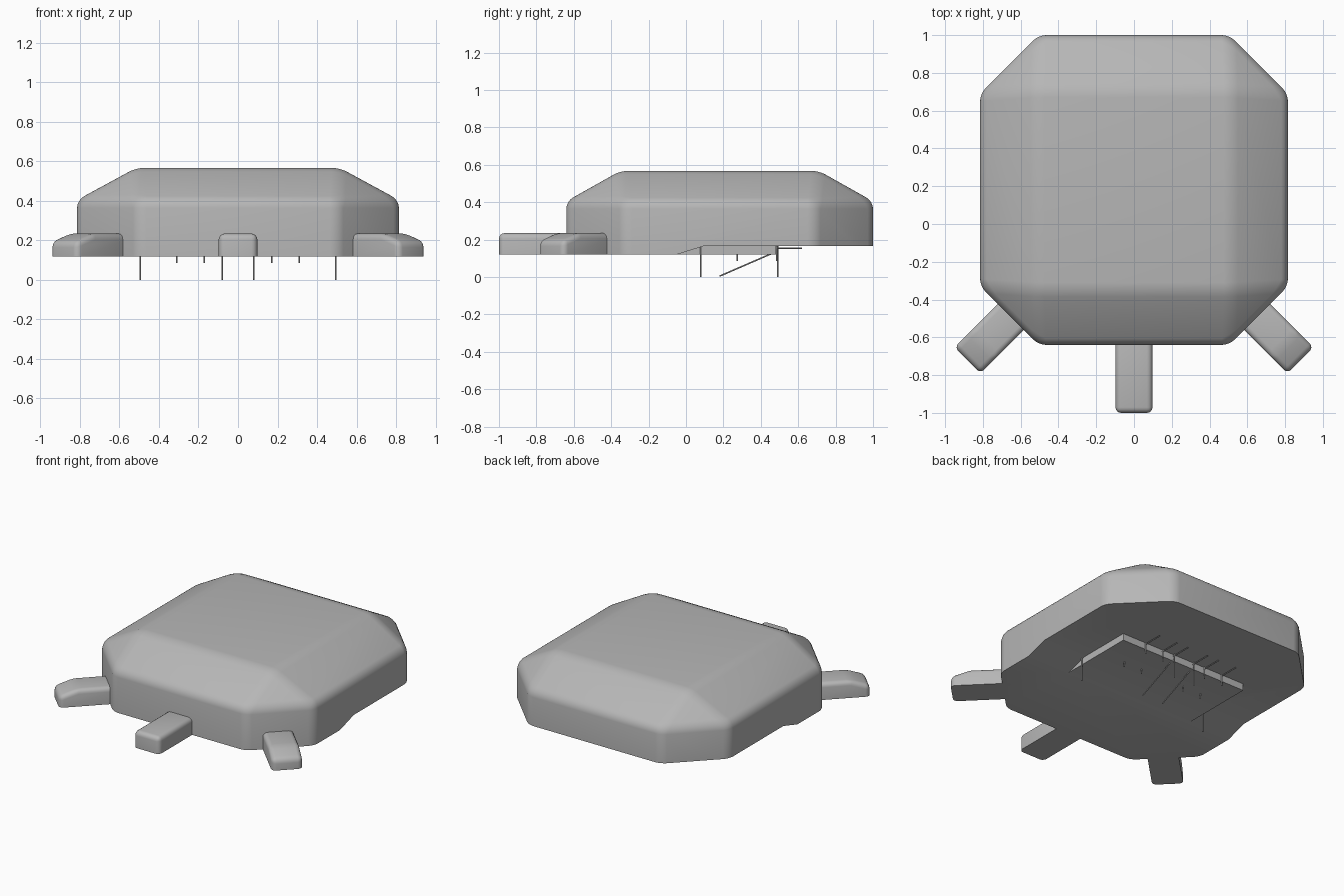
import bpy, bmesh
from mathutils import Vector

if "Cube" in bpy.data.objects:
    bpy.data.objects.remove(bpy.data.objects["Cube"])

grey = bpy.data.materials.new("matte_grey")
grey.diffuse_color = (0.47, 0.47, 0.47, 1)
grey.use_nodes = True
grey.node_tree.nodes["Principled BSDF"].inputs["Base Color"].default_value = grey.diffuse_color


def add_object(name, bm):
    mesh = bpy.data.meshes.new(name)
    bmesh.ops.recalc_face_normals(bm, faces=bm.faces)
    bm.to_mesh(mesh)
    bm.free()
    mesh.materials.append(grey)
    obj = bpy.data.objects.new(name, mesh)
    bpy.context.collection.objects.link(obj)
    return obj


def hull(name, points, bevel=0.0, floor=0.13):
    """Convex solid; all edges not lying on the underside are rounded."""
    bm = bmesh.new()
    for p in points:
        bm.verts.new(p)
    bmesh.ops.convex_hull(bm, input=bm.verts)
    bmesh.ops.dissolve_limit(bm, angle_limit=0.02, verts=bm.verts, edges=bm.edges)
    if bevel:
        edges = [e for e in bm.edges if max(v.co.z for v in e.verts) > floor]
        bmesh.ops.bevel(bm, geom=edges, offset=bevel, offset_type='OFFSET',
                        segments=4, profile=0.5, affect='EDGES', clamp_overlap=True)
    return add_object(name, bm)


def smooth(obj, angle=0.7):
    bpy.ops.object.select_all(action='DESELECT')
    obj.select_set(True)
    bpy.context.view_layer.objects.active = obj
    bpy.ops.object.shade_smooth_by_angle(angle=angle)


def prism_x(name, x0, x1, profile):
    return hull(name, [(x, y, z) for x in (x0, x1) for y, z in profile])


BOTTOM, STEP, SHOULDER, TOP = 0.12, 0.167, 0.405, 0.568
CY = 0.18   # body centre in y

# Body: octagonal walls with a sloped shoulder up to a square top
octagon = [(sx * x, CY + sy * y) for sx in (-1, 1) for sy in (-1, 1)
           for x, y in ((0.815, 0.51), (0.505, 0.82))]
points = [(x, y, z) for x, y in octagon for z in (BOTTOM, SHOULDER)]
points += [(sx * 0.515, CY + sy * 0.53, TOP) for sx in (-1, 1) for sy in (-1, 1)]
body = hull("body", points, bevel=0.04)

# Underside recess: ramped cuts at both sides and one cut at the back
ramp = [(-0.05 - 0.033, 0.11), (-0.05, BOTTOM), (0.1, STEP), (1.2, STEP), (1.2, 0.0), (-0.083, 0.0)]
cutters = [prism_x("side_cutter", s * 0.49, s * 1.2, ramp) for s in (-1, 1)]
cutters.append(prism_x("back_cutter", -0.6, 0.6,
                       [(0.48, STEP), (1.2, STEP), (1.2, 0.0), (0.48, 0.0)]))
bpy.context.view_layer.objects.active = body
for cutter in cutters:
    mod = body.modifiers.new("cut", 'BOOLEAN')
    mod.operation, mod.solver, mod.object = 'DIFFERENCE', 'EXACT', cutter
    bpy.ops.object.modifier_apply(modifier=mod.name)
    bpy.data.objects.remove(cutter)
smooth(body)


# Feet: stubby bars pointing forward and to the two front corners
def foot(name, start, end, tip_top):
    a, b = Vector(start), Vector(end)
    d = (b - a).normalized()
    side = Vector((-d.y, d.x)) * 0.098
    mid = b - d * 0.12
    pts = []
    for c, top in ((a, 0.235), (mid, 0.235), (b, tip_top)):
        for s in (-1, 1):
            p = c + side * s
            pts += [(p.x, p.y, BOTTOM), (p.x, p.y, top)]
    smooth(hull(name, pts, bevel=0.03), 0.9)


foot("front_foot", (0, -0.6), (0, -1.0), 0.2349)
for s, label in ((-1, "left"), (1, "right")):
    foot(label + "_foot", (s * 0.61, -0.45), (s * 0.882, -0.722), 0.195)


# Pins: thin wires on the underside
def rod(name, start, end, radius=0.004):
    a, b = Vector(start), Vector(end)
    bm = bmesh.new()
    bmesh.ops.create_cone(bm, cap_ends=True, segments=8, radius1=radius,
                          radius2=radius, depth=(b - a).length)
    rot = (b - a).to_track_quat('Z', 'Y').to_matrix()
    for v in bm.verts:
        v.co = rot @ v.co + (a + b) / 2
    smooth(add_object(name, bm))


for s in (-1, 1):
    rod("long_side_pin", (s * 0.495, 0.08, 0.0), (s * 0.495, 0.08, 0.17))
    rod("long_back_pin", (s * 0.08, 0.49, 0.0), (s * 0.08, 0.49, 0.18))
    rod("slanted_pin", (s * 0.08, 0.18, 0.005), (s * 0.08, 0.48, 0.135))
    for x in (0.08, 0.17, 0.31):
        rod("back_wire", (s * x, 0.46, 0.155), (s * x, 0.62, 0.155))
    for x in (0.17, 0.31):
        for y in (0.275, 0.485):
            rod("short_pin", (s * x, y, 0.085), (s * x, y, 0.165))
